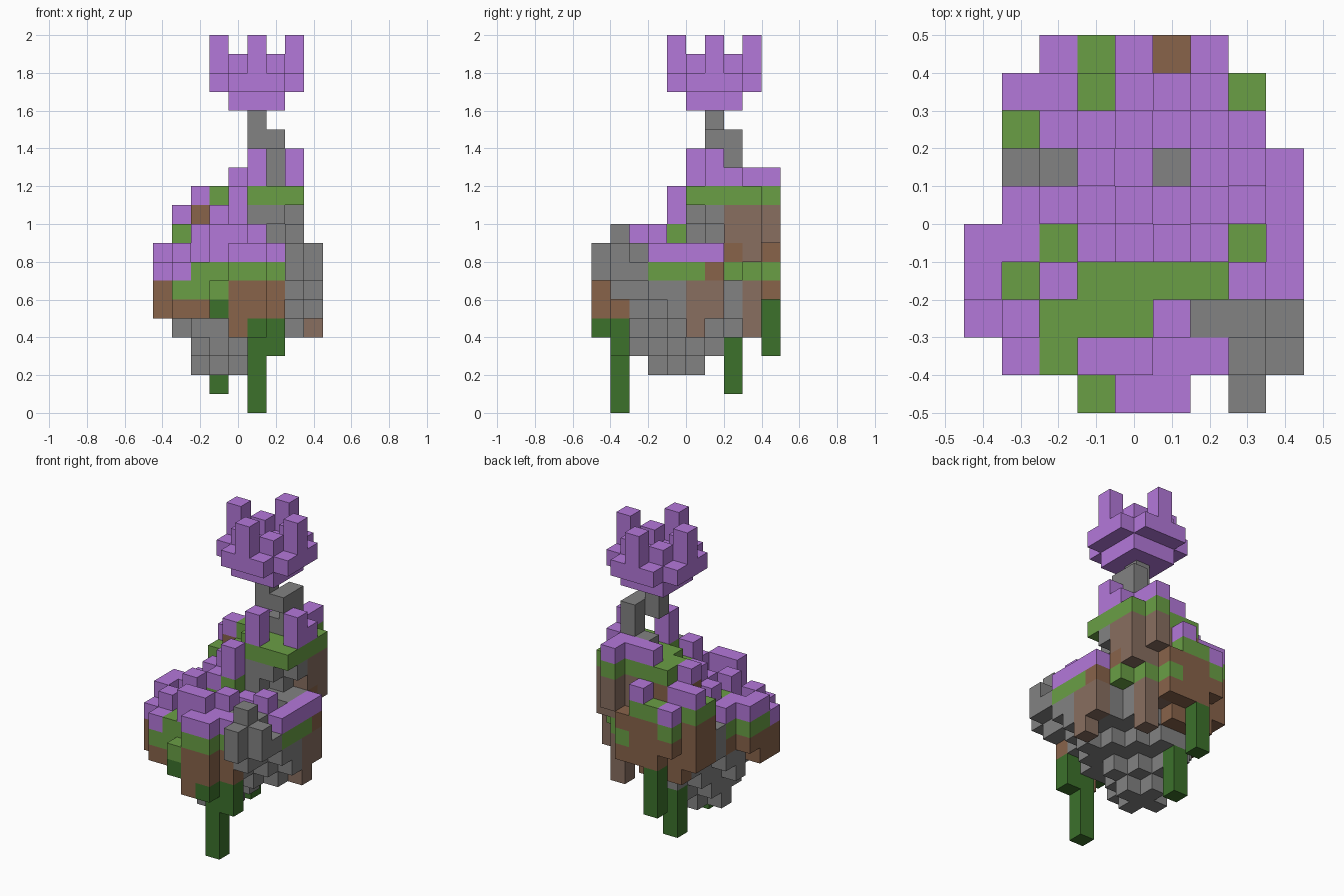
import bpy, bmesh
from mathutils import Vector

cube = bpy.data.objects.get("Cube")
if cube:
    bpy.data.objects.remove(cube, do_unlink=True)

CELL = 0.1


def make_material(name, hex_colour):
    value = [int(hex_colour[i:i + 2], 16) / 255 for i in (0, 2, 4)]
    colour = [c / 12.92 if c < 0.04 else ((c + 0.055) / 1.055) ** 2.4 for c in value] + [1]
    mat = bpy.data.materials.new(name)
    mat.use_nodes = True
    mat.diffuse_color = colour
    bsdf = mat.node_tree.nodes["Principled BSDF"]
    bsdf.inputs["Base Color"].default_value = colour
    bsdf.inputs["Roughness"].default_value = 0.9
    return mat


materials = {
    "petal": make_material("petal purple", "b478da"),
    "grass": make_material("grass green", "6a9f45"),
    "rock": make_material("rock grey", "828282"),
    "vine": make_material("vine dark green", "3c712b"),
    "soil": make_material("soil brown", "88634a"),
    "clay": make_material("clay brown", "886e60"),
}

# Maps run from back to front; letters are levels counted from a = ground
GROUND = """
..ijjil..
.jjlllll.
.jklllll.
.hikllllh
.hijklllh
hhiijhhhh
hhhhhhhhh
ghhhhhiih
.ghhhhhji
...ghh.i.""".split()

UNDERSIDE = """
..hgggj..
.gfffgei.
.gfeeffh.
.gedeefff
.fdcdeefe
gecccdeef
ffdcdeefg
ffedeefgh
.ffffffgh
...fef.h.""".split()

# Flower heights: a = one cell tall
FLOWERS = """
..a.a.a..
.aa.aaa..
..a....a.
.......ba
.aaa.b..a
aa.abaa.a
a.b....ba
aa...b...
.a.bbaa..
....aa...""".split()


def read_map(rows):
    return {(x, len(rows) - 1 - r): ord(c) - ord("a")
            for r, row in enumerate(rows) for x, c in enumerate(row) if c != "."}


ground, underside, flowers = map(read_map, (GROUND, UNDERSIDE, FLOWERS))


def is_bare(x, y):
    return (x >= 6 and y <= 2 and (x, y) != (6, 1)) or (x in (1, 2) and y == 6) \
        or (x, y) in ((5, 9), (2, 7), (0, 2), (8, 6))


def body_kind(x, y, z):
    if (x >= 7 and y <= 4) or (x, y) == (6, 2) or (x in (1, 2) and y == 6):
        return "rock"
    if x == 8:
        return "soil" if z == 7 else "clay"
    if y in (5, 6) and x >= 5:
        return "rock"
    if x >= 5 and y >= 7 and (z >= 9 or y == 8):
        return "clay"
    if (z <= 5 and x > 0 and 2 <= y < 8) or (x, y) == (6, 7) and z <= 6:
        return "rock"
    return "soil"


# Each cell holds (part, material)
cells = {}


def fill(part, kind, xs, ys, zs):
    for x in xs:
        for y in ys:
            for z in zs:
                cells[x, y, z] = (part, kind)


def post(part, kind, x, y, low, high):
    fill(part, kind, [x], [y], range(low, high + 1))


# Floating island: stone and earth with a grass cap
for (x, y), top in ground.items():
    for z in range(underside[x, y], top + 1):
        if z == top and not is_bare(x, y):
            cells[x, y, z] = ("island_grass", "grass")
        else:
            kind = body_kind(x, y, z)
            cells[x, y, z] = ("island_rock" if kind == "rock" else "island_earth", kind)
    if (x, y) in flowers:
        post("ground_flowers", "petal", x, y, top + 1, top + 1 + flowers[x, y])

# The upper plateau tapers inwards beneath its front edge
for hollow in ((7, 5, 10), (7, 5, 9), (7, 6, 9), (6, 5, 9)):
    del cells[hollow]

# Grass ledge under the upper plateau, and the deep turf at the front
for x, y in ((5, 9), (6, 8), (6, 7), (7, 7)):
    post("grass_ledge", "grass", x, y, 7, 7)
post("island_grass", "grass", 2, 1, 6, 6)

# Hanging vines
for x, y, low, high in ((5, 1, 0, 4), (5, 0, 4, 4), (6, 1, 3, 4),
                        (3, 0, 5, 5), (3, 7, 1, 3), (3, 9, 3, 5)):
    post("hanging_vines", "vine", x, y, low, high)

# Big blossom: stepped cup, inner corners and four tall petals
CX, CY = 5, 6
fill("blossom", "petal", range(CX - 1, CX + 2), range(CY - 1, CY + 2), [16])
for dx in range(-2, 3):
    for dy in range(-2, 3):
        if abs(dx) + abs(dy) in (1, 2, 3):
            post("blossom", "petal", CX + dx, CY + dy, 17, 17)
for s in (-1, 1):
    for t in (-1, 1):
        post("blossom", "petal", CX + s, CY + t, 17, 18)
    post("blossom_petals", "petal", CX + 2 * s, CY, 17, 19)
    post("blossom_petals", "petal", CX, CY + 2 * s, 17, 19)

# Crooked stone stem with a low footing
post("stem", "rock", CX, CY, 14, 16)
post("stem", "rock", CX + 1, CY, 14, 14)
post("stem", "rock", CX + 1, CY + 1, 12, 14)
post("stem", "rock", CX, CY + 1, 12, 12)


# Build one object per part, keeping only the exposed faces
def build_part(part):
    kinds = sorted({k for p, k in cells.values() if p == part})
    bm = bmesh.new()
    for (x, y, z), (owner, kind) in cells.items():
        if owner != part:
            continue
        centre = Vector((x - 4, y - 4.5, z + 0.5)) * CELL
        for axis in range(3):
            for sign in (-1, 1):
                step = [0, 0, 0]
                step[axis] = sign
                if (x + step[0], y + step[1], z + step[2]) in cells:
                    continue
                normal = Vector(step)
                u = Vector([float(i == (axis + 1) % 3) for i in range(3)])
                v = normal.cross(u)
                corners = [(-1, -1), (1, -1), (1, 1), (-1, 1)]
                face = bm.faces.new([bm.verts.new(centre + (normal + u * a + v * b) * CELL / 2)
                                     for a, b in corners])
                face.material_index = kinds.index(kind)
    bmesh.ops.remove_doubles(bm, verts=bm.verts, dist=CELL / 100)
    mesh = bpy.data.meshes.new(part)
    bm.to_mesh(mesh)
    bm.free()
    for kind in kinds:
        mesh.materials.append(materials[kind])
    bpy.context.collection.objects.link(bpy.data.objects.new(part, mesh))


for part in sorted({p for p, k in cells.values()}):
    build_part(part)
